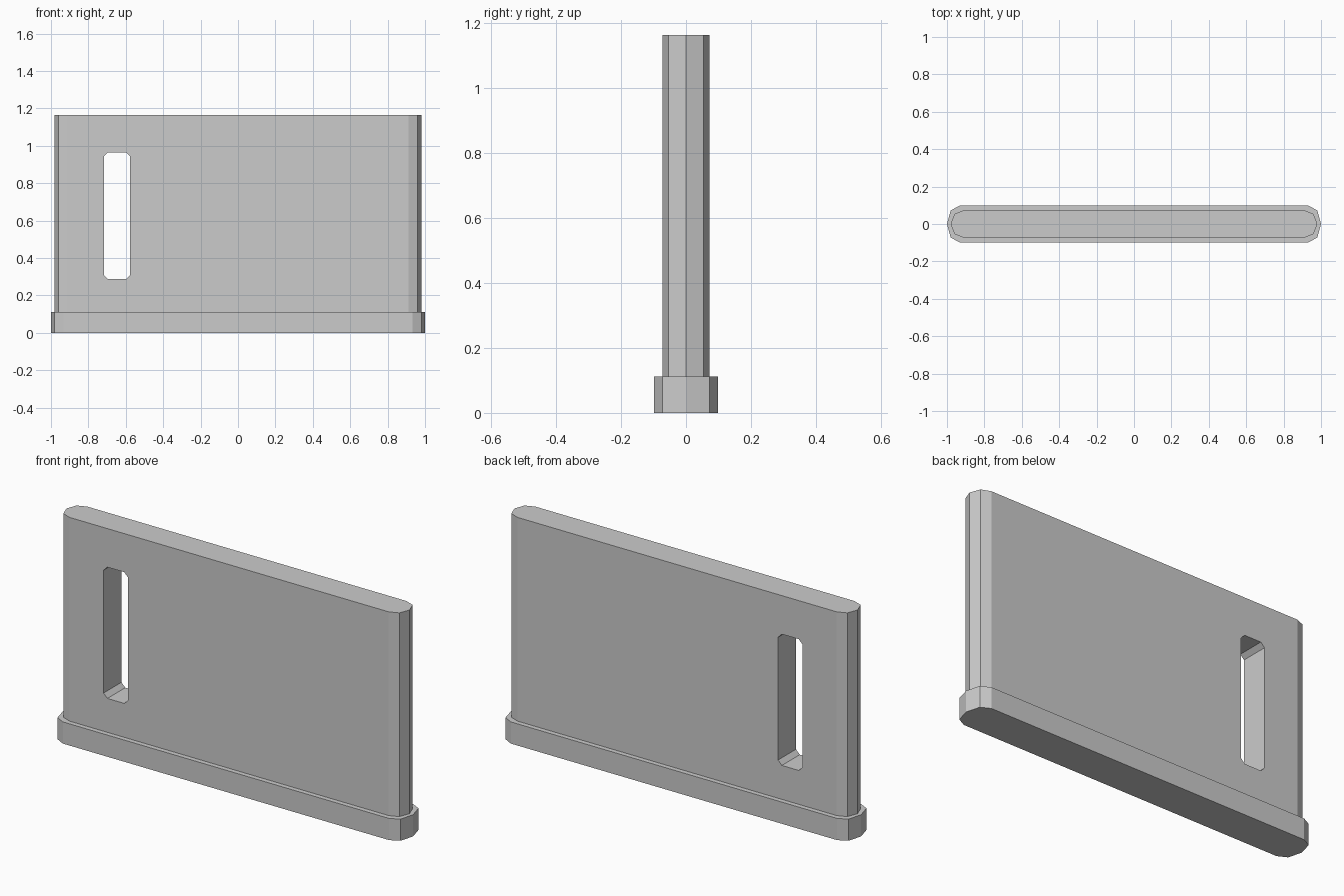
import bpy
import bmesh
from mathutils import Vector

cube = bpy.data.objects.get("Cube")
if cube:
    bpy.data.objects.remove(cube, do_unlink=True)

GREY = (0.6, 0.6, 0.6)
grey = bpy.data.materials.new("plain grey")
grey.use_nodes = True
grey.diffuse_color = (*GREY, 1)
grey.node_tree.nodes["Principled BSDF"].inputs["Base Color"].default_value = (*GREY, 1)


def prism(name, profile, direction):
    """Extrude a closed 3D profile along a direction into a flat-shaded solid."""
    bm = bmesh.new()
    face = bm.faces.new([bm.verts.new(p) for p in profile])
    result = bmesh.ops.extrude_face_region(bm, geom=[face], use_keep_orig=True)
    moved = [v for v in result["geom"] if isinstance(v, bmesh.types.BMVert)]
    bmesh.ops.translate(bm, verts=moved, vec=Vector(direction))
    bmesh.ops.recalc_face_normals(bm, faces=bm.faces)
    mesh = bpy.data.meshes.new(name)
    bm.to_mesh(mesh)
    bm.free()
    mesh.materials.append(grey)
    obj = bpy.data.objects.new(name, mesh)
    bpy.context.collection.objects.link(obj)
    return obj


def faceted_end_outline(quarter, z):
    """Mirror one end's points (tip first) into a full rounded-end outline."""
    right = [(x, -y, z) for x, y in reversed(quarter[1:])] + [(x, y, z) for x, y in quarter]
    left = [(-x, -y, z) for x, y, _ in right]
    return right + left


BASE_TOP, TOP = 0.112, 1.164

# Low plinth
prism("base", faceted_end_outline([(1.0, 0), (0.98, 0.073), (0.932, 0.098)], 0),
      (0, 0, BASE_TOP))

# Upright panel
panel = prism("panel", faceted_end_outline([(0.98, 0), (0.96, 0.054), (0.912, 0.073)], BASE_TOP),
              (0, 0, TOP - BASE_TOP))

# Tall slot with chamfered corners, cut through the panel
x0, x1, z0, z1, c = -0.717, -0.577, 0.287, 0.965, 0.022
slot = [(x0 + c, z0), (x1 - c, z0), (x1, z0 + c), (x1, z1 - c),
        (x1 - c, z1), (x0 + c, z1), (x0, z1 - c), (x0, z0 + c)]
cutter = prism("slot_cutter", [(x, -0.2, z) for x, z in slot], (0, 0.4, 0))
cutter.hide_render = True

cut = panel.modifiers.new("slot", "BOOLEAN")
cut.operation = "DIFFERENCE"
cut.solver = "EXACT"
cut.object = cutter
bpy.context.view_layer.objects.active = panel
bpy.ops.object.modifier_apply(modifier=cut.name)
bpy.data.objects.remove(cutter, do_unlink=True)
